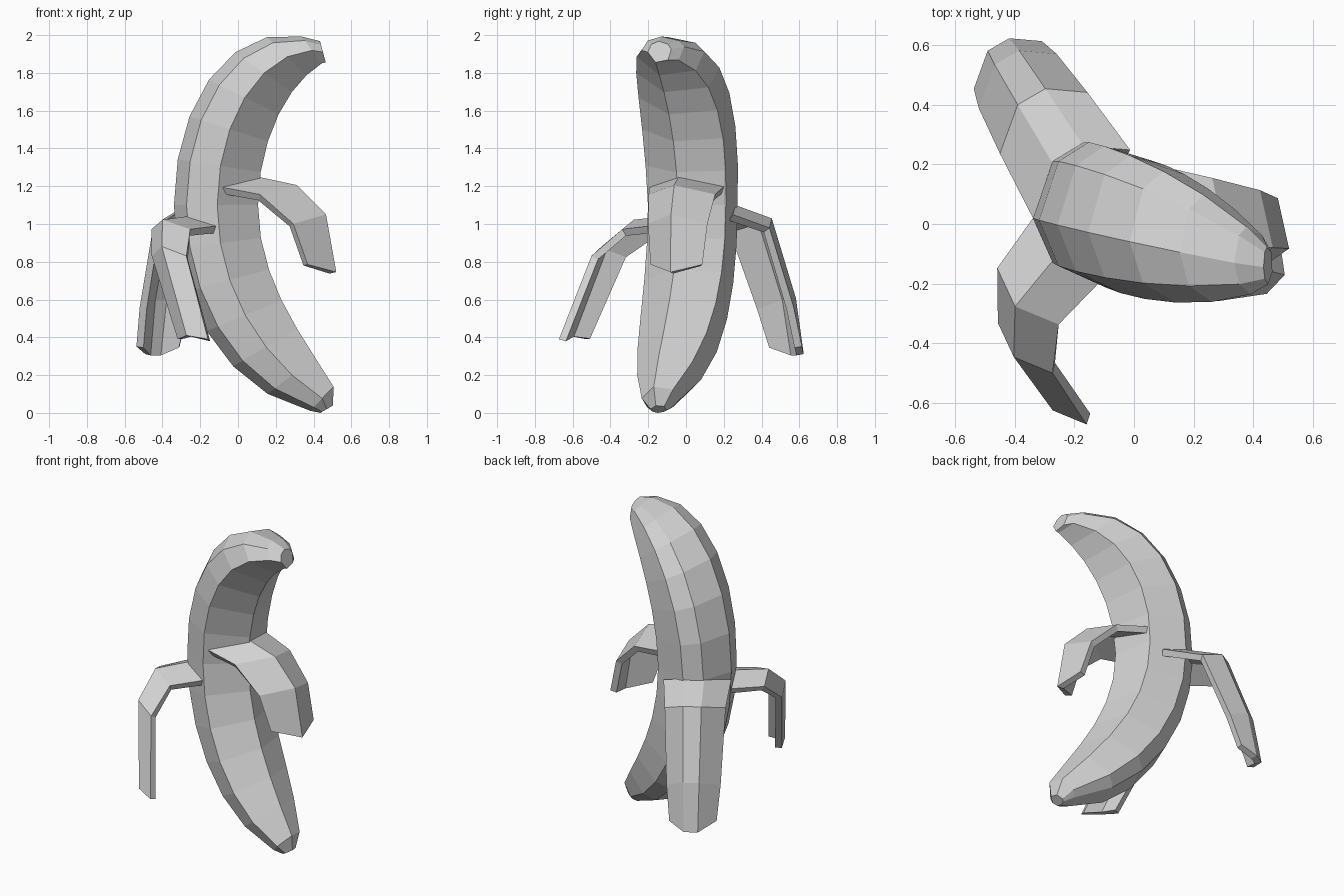
import bpy
import bmesh
from math import cos, sin, radians
from mathutils import Vector

if "Cube" in bpy.data.objects:
    bpy.data.objects.remove(bpy.data.objects["Cube"])

# Single flat colour
grey = bpy.data.materials.new("plain_grey")
grey.use_nodes = True
shade = 0.65
colour = (shade, shade, shade, 1)
grey.diffuse_color = colour
grey.node_tree.nodes["Principled BSDF"].inputs["Base Color"].default_value = colour

# Bearings of the seven long ridges around the body
RIDGES = (-20, 45, 105, 135, 185, 225, 270)
RADIUS = 0.23
WAIST = Vector((-0.11, 0.04, 1.1))
BEND_SLOPE = -0.32


def loft(name, rows, closed=False):
    """Skin neighbouring rows of points with flat quads."""
    bm = bmesh.new()
    grid = [[bm.verts.new(point) for point in row] for row in rows]
    count = len(rows[0])
    for upper, lower in zip(grid, grid[1:]):
        for j in range(count if closed else count - 1):
            k = (j + 1) % count
            bm.faces.new((upper[j], lower[j], lower[k], upper[k]))
    if closed:
        bm.faces.new(grid[0])
        bm.faces.new(grid[-1])
        bmesh.ops.recalc_face_normals(bm, faces=bm.faces)
    mesh = bpy.data.meshes.new(name)
    bm.to_mesh(mesh)
    bm.free()
    mesh.materials.append(grey)
    part = bpy.data.objects.new(name, mesh)
    bpy.context.collection.objects.link(part)
    return part


def body_ring(x, z, radius, tilt, widen=1.05):
    """One seven-sided section, tilted to follow the bend."""
    across = Vector((cos(tilt), 0, sin(tilt))) * radius
    along_y = Vector((0, radius * widen, 0))
    centre = Vector((x, WAIST.y + BEND_SLOPE * (x - WAIST.x), z))
    return [centre + across * cos(radians(a)) + along_y * sin(radians(a))
            for a in RIDGES]


def body_half(side, reach, height, sweep, lean, fullness, flare):
    """Rings along an elliptical arc from the waist to one end."""
    steps = 6
    rings = []
    for i in range(1, steps + 1):
        share = i / steps
        angle = radians(sweep * share)
        x = WAIST.x + reach * (1 - cos(angle))
        z = WAIST.z + side * height * sin(angle)
        radius = RADIUS * (1 - 0.6 * share ** fullness)
        rings.append(body_ring(x, z, radius, -side * lean * angle,
                               1.05 + flare * share))
    return rings


# Curved body with small blunt tips
top_half = body_half(side=1, reach=0.52, height=0.82, sweep=88,
                     lean=0.6, fullness=3, flare=0.2)
bottom_half = body_half(side=-1, reach=1.22, height=1.22, sweep=57,
                        lean=0.8, fullness=4, flare=0)
waist = body_ring(WAIST.x, WAIST.z, RADIUS, 0)
top_tip = body_ring(0.45, 1.91, 0.06, radians(-75))
bottom_tip = body_ring(0.47, 0.02, 0.04, radians(30))
loft("fruit_body",
     [bottom_tip, *reversed(bottom_half), waist, *top_half, top_tip],
     closed=True)


def peel_flap(name, heading, turn, root_height, ribs, path, tip_lift):
    """Walk a ridge outwards and down, carrying a narrowing arched section."""
    def around(bearing):
        return Vector((cos(radians(bearing)), sin(radians(bearing)), 0))

    middle = around(heading)
    ridge = Vector((WAIST.x, WAIST.y, root_height)) + middle * RADIUS
    rows = []
    for i, (pitch, length) in enumerate([(0, 0), *path]):
        bearing = heading + turn * (i - 1)
        pitch = radians(pitch)
        ridge = ridge + length * (around(bearing) * cos(pitch)
                                  - Vector((0, 0, sin(pitch))))
        width = RADIUS * (1 - 0.1 * i)
        row = [ridge + width * (around(rib) - middle) for rib in ribs]
        # Edges hang below the ridge, except at the tip
        lift = tip_lift if i == len(path) else -0.05
        row[0].z += lift
        row[-1].z += lift
        rows.append(row)
    flap = loft(name, rows)
    skin = flap.modifiers.new("skin_thickness", "SOLIDIFY")
    skin.thickness = 0.04
    skin.offset = -1


# Three peeled flaps around the waist
peel_flap("left_peel", heading=-8, turn=0, root_height=1.25,
          ribs=(-90, -20, 45), tip_lift=0.04,
          path=[(12, 0.21), (45, 0.22), (80, 0.31)])
peel_flap("front_peel", heading=230, turn=38, root_height=1.04,
          ribs=(185, 225, 270), tip_lift=-0.02,
          path=[(5, 0.2), (40, 0.22), (65, 0.52)])
peel_flap("back_peel", heading=122, turn=0, root_height=1.1,
          ribs=(65, 105, 135, 185), tip_lift=0.04,
          path=[(17, 0.24), (70, 0.45), (80, 0.3)])
